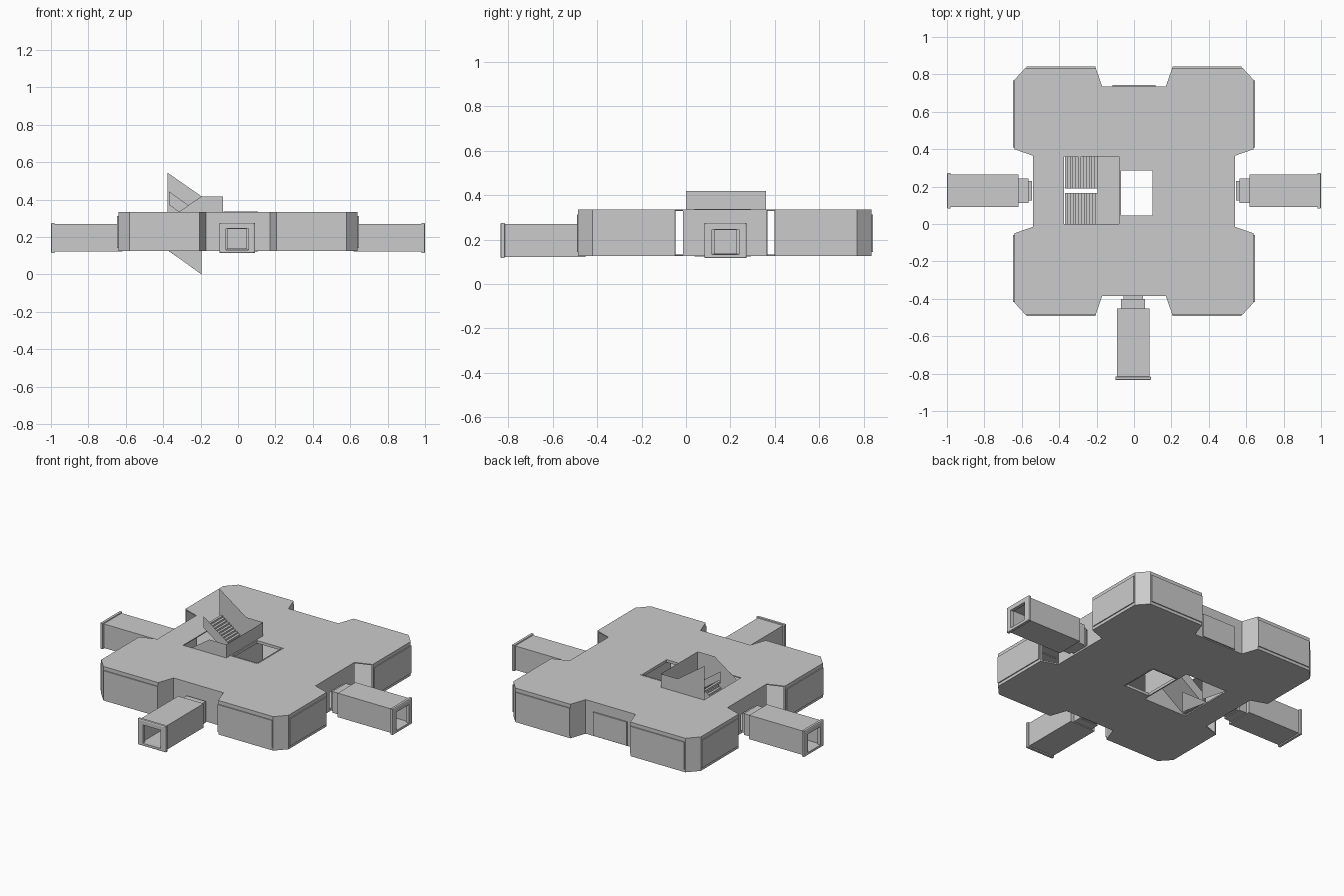
import bpy, bmesh
from mathutils import Vector

if "Cube" in bpy.data.objects:
    bpy.data.objects.remove(bpy.data.objects["Cube"])

CY = 0.175            # y of the hub centre
Z0, Z1 = 0.125, 0.335  # hub bottom and top


def mesh_object(name, verts, faces, fix=True):
    me = bpy.data.meshes.new(name)
    me.from_pydata(verts, [], faces)
    if fix:
        bm = bmesh.new()
        bm.from_mesh(me)
        bmesh.ops.recalc_face_normals(bm, faces=bm.faces)
        bm.to_mesh(me)
        bm.free()
    ob = bpy.data.objects.new(name, me)
    bpy.context.collection.objects.link(ob)
    return ob


def loft(name, rings, closed=False):
    """Join equal-length rings; cap the ends unless closed."""
    n, m = len(rings[0]), len(rings)
    verts = [p for r in rings for p in r]
    faces = []
    for i in range(m if closed else m - 1):
        j = (i + 1) % m
        for k in range(n):
            l = (k + 1) % n
            faces.append((i * n + k, i * n + l, j * n + l, j * n + k))
    if not closed:
        faces += [tuple(range(n)), tuple(range((m - 1) * n, m * n))]
    return mesh_object(name, verts, faces)


def prism(name, pts, z0, z1):
    return loft(name, [[(x, y, z) for x, y in pts] for z in (z0, z1)])


def box(name, x0, x1, y0, y1, z0, z1):
    return prism(name, [(x0, y0), (x1, y0), (x1, y1), (x0, y1)], z0, z1)


def cut(ob, cutter):
    m = ob.modifiers.new("cut", 'BOOLEAN')
    m.operation, m.solver, m.object = 'DIFFERENCE', 'EXACT', cutter
    cutter.hide_render = True
    cutter.hide_set(True)
    cutter.display_type = 'WIRE'


def outline(t):
    """Hub plan, inset by t, mirrored from one quadrant."""
    q = [(0.54 - t, 0.19 - t * .6), (0.64 - t, 0.225 - t * .6), (0.64 - t, 0.595 - t * .4),
         (0.58 - t * .4, 0.66 - t), (0.205 + t * .6, 0.66 - t), (0.17 + t * .6, 0.56 - t)]
    left = [(-x, y) for x, y in reversed(q)]
    top = q + left
    return [(x, y + CY) for x, y in top + [(-x, -y) for x, y in top]]


# Hollow hub with stairwell, lift shaft and doorways
hub = prism("hub_shell", outline(0), Z0, Z1)
cut(hub, prism("hub_room_cutter", outline(0.008), Z0 + 0.008, Z1 - 0.006))
cut(hub, box("stairwell_cutter", -0.375, -0.08, 0, 0.36, 0, 0.6))
cut(hub, box("shaft_cutter", -0.07, 0.10, 0.045, 0.285, 0, 0.6))
cut(hub, box("side_door_cutter", -0.6, 0.6, 0.12, 0.236, 0.137, 0.242))
cut(hub, box("front_door_cutter", -0.06, 0.05, -0.5, -0.3, 0.137, 0.242))

# Thin outer panels on the corner blocks
for sx in (-1, 1):
    for sy in (-1, 1):
        tag = ("right" if sx > 0 else "left") + ("_back" if sy > 0 else "_front")
        xs = sorted((sx * 0.205, sx * 0.575))
        ys = sorted((CY + sy * 0.658, CY + sy * 0.666))
        box("panel_end_" + tag, *xs, *ys, 0.143, 0.312)
        xs = sorted((sx * 0.638, sx * 0.646))
        ys = sorted((CY + sy * 0.235, CY + sy * 0.592))
        box("panel_side_" + tag, *xs, *ys, 0.143, 0.312)
        # Slanted ceiling lights seen inside each corner
        box("ceiling_light_" + tag, sx * 0.42 - 0.05, sx * 0.42 + 0.05,
            CY + sy * 0.42 - 0.006, CY + sy * 0.42 + 0.006, 0.325, 0.33)
box("back_door_panel", -0.115, 0.115, 0.733, 0.743, 0.13, 0.275)

# Inner core: shaft lining and utility room walls
def frame(name, x0, x1, y0, y1, t, z0, z1):
    def ring(o, z):
        return [(x0 - o, y0 - o, z), (x1 + o, y0 - o, z), (x1 + o, y1 + o, z), (x0 - o, y1 + o, z)]
    return loft(name, [ring(t, z0), ring(t, z1), ring(0, z1), ring(0, z0)], closed=True)

frame("shaft_rim_top", -0.07, 0.10, 0.045, 0.285, 0.007, 0.32, 0.337)
frame("shaft_rim_bottom", -0.07, 0.10, 0.045, 0.285, 0.007, 0.123, 0.14)
core = frame("core_room_walls", 0.112, 0.28, 0.0, 0.36, 0.006, 0.133, 0.329)
cut(core, box("core_door_cutter", 0.15, 0.24, -0.05, 0.4, 0.135, 0.26))


# Corridors: outer rings run outward, the bore returns inward
STEPS = [(0.0, 0.052, 0.131, 0.248), (0.02, 0.052, 0.131, 0.248),
         (0.02, 0.065, 0.127, 0.258), (0.072, 0.065, 0.127, 0.258),
         (0.072, 0.087, 0.122, 0.27), (0.435, 0.087, 0.122, 0.27),
         (0.437, 0.095, 0.116, 0.275), (0.452, 0.095, 0.116, 0.275),
         (0.455, 0.088, 0.121, 0.27), (0.455, 0.06, 0.132, 0.245),
         (0.435, 0.06, 0.132, 0.245), (0.43, 0.075, 0.13, 0.26),
         (0.08, 0.075, 0.13, 0.26), (0.075, 0.05, 0.136, 0.243), (0.0, 0.05, 0.136, 0.243)]

def corridor(name, start, direction):
    d = Vector((*direction, 0))
    s = Vector((-d.y, d.x, 0))
    o = Vector((*start, 0))
    up = Vector((0, 0, 1))
    rings = [[o + d * a + s * (w * k) + up * z for k, z in ((-1, z0), (1, z0), (1, z1), (-1, z1))]
             for a, w, z0, z1 in STEPS]
    loft(name, rings, closed=True)

corridor("corridor_right", (0.545, 0.178), (1, 0))
corridor("corridor_left", (-0.545, 0.178), (-1, 0))
corridor("corridor_front", (-0.005, -0.38), (0, -1))


# Stair flights and half landing
def flight(name, x0, x1, z0, z1, y0, y1, n=12):
    pts = []
    dx, dz = (x1 - x0) / n, (z1 - z0) / n
    for i in range(n):
        pts += [(x0 + i * dx, z0 + (i + 1) * dz), (x0 + (i + 1) * dx, z0 + (i + 1) * dz)]
    pts = [(x0, z0)] + pts + [(x1, z1 - 0.012), (x0 + dx, z0)]
    loft(name, [[(x, y, z) for x, z in pts] for y in (y0, y1)])

flight("lower_flight", -0.37, -0.195, 0.135, 0.26, 0.0, 0.166)
flight("upper_flight", -0.195, -0.37, 0.26, 0.385, 0.19, 0.36)
box("stair_landing", -0.195, -0.08, 0.0, 0.36, 0.25, 0.26)


# Sheet walls around the stairs
def sheet(name, y, pts):
    mesh_object(name, [(x, y, z) for x, z in pts], [tuple(range(len(pts)))], False)

sheet("stair_wall_back", 0.36, [(-0.378, 0.545), (-0.195, 0.418), (-0.08, 0.418), (-0.08, 0.13),
                                (-0.195, 0.13), (-0.195, 0.005), (-0.378, 0.13)])
sheet("stair_wall_front", 0.0, [(-0.375, 0.295), (-0.195, 0.418), (-0.08, 0.418),
                                (-0.08, 0.13), (-0.375, 0.13)])
sheet("descending_wall", 0.19, [(-0.375, 0.13), (-0.195, 0.13), (-0.195, 0.0)])
sheet("inner_rail_lower", 0.166, [(-0.37, 0.195), (-0.195, 0.32), (-0.195, 0.25), (-0.37, 0.125)])
sheet("inner_rail_upper", 0.19, [(-0.37, 0.445), (-0.195, 0.32), (-0.195, 0.25), (-0.37, 0.375)])
mesh_object("stair_wall_right", [(-0.08, 0, 0.13), (-0.08, 0.36, 0.13),
                                 (-0.08, 0.36, 0.418), (-0.08, 0, 0.418)], [(0, 1, 2, 3)], False)
